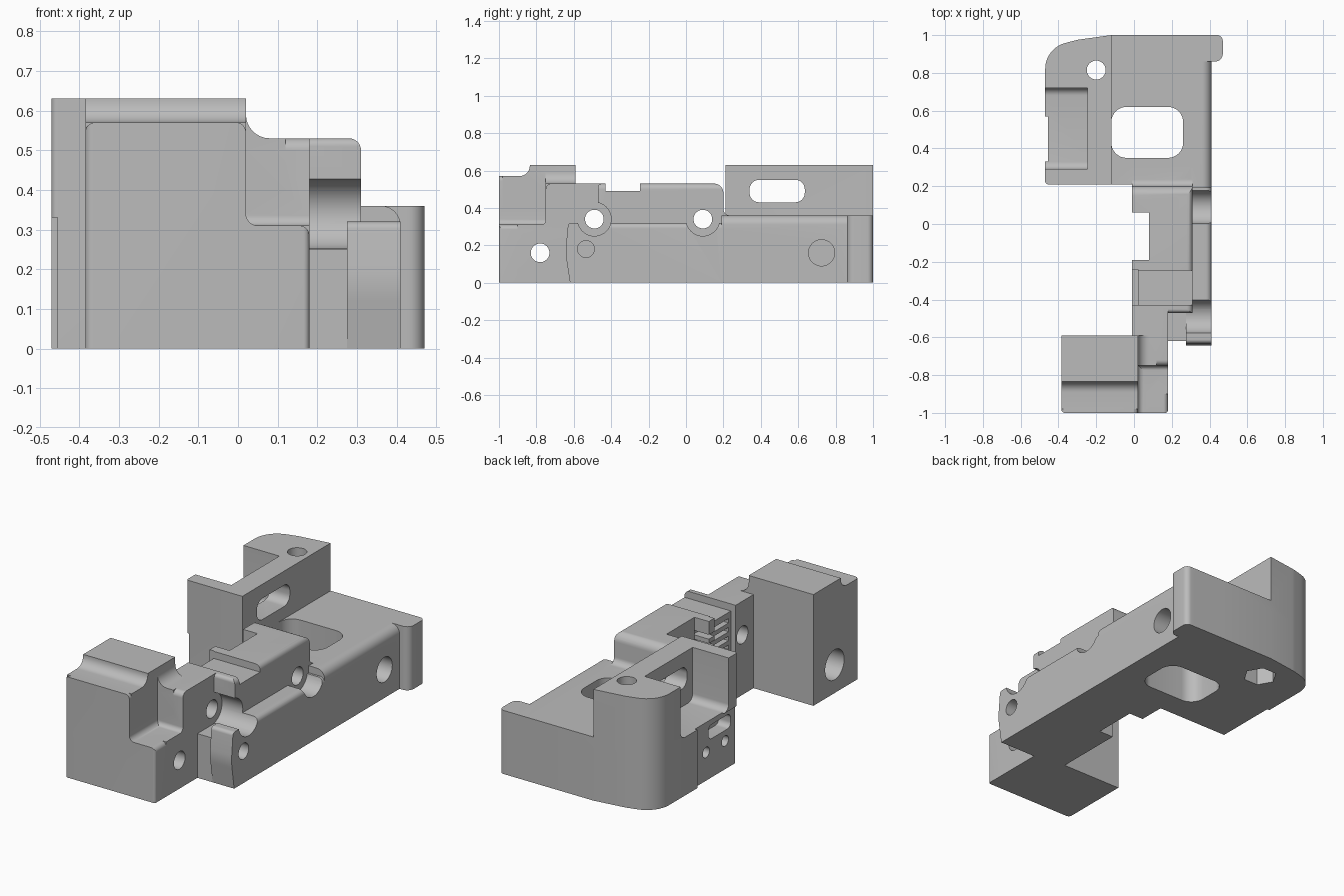
import bpy, bmesh, math
from mathutils import Vector

if "Cube" in bpy.data.objects:
    bpy.data.objects.remove(bpy.data.objects["Cube"])

grey = bpy.data.materials.new("mid_grey")
grey.use_nodes = True
grey.diffuse_color = (0.5, 0.5, 0.5, 1)
grey.node_tree.nodes["Principled BSDF"].inputs["Base Color"].default_value = (0.5, 0.5, 0.5, 1)


def rounded(points, steps=8):
    """Polygon outline; a third value on a point rounds that corner."""
    out = []
    for i, p in enumerate(points):
        c = Vector(p[:2])
        if len(p) < 3:
            out.append(c)
            continue
        u = (Vector(points[i - 1][:2]) - c).normalized()
        v = (Vector(points[(i + 1) % len(points)][:2]) - c).normalized()
        half = u.angle(v) / 2
        centre = c + (u + v).normalized() * p[2] / math.sin(half)
        a = c + u * p[2] / math.tan(half) - centre
        b = c + v * p[2] / math.tan(half) - centre
        sweep = math.pi - 2 * half
        for k in range(steps + 1):
            t = k / steps
            out.append(centre + (a * math.sin((1 - t) * sweep) + b * math.sin(t * sweep)) / math.sin(sweep))
    return out


def prism(name, axis, points, lo, hi):
    """Extrude an outline along an axis: x takes (y, z), y takes (x, z), z takes (x, y)."""
    place = {"x": lambda p, d: (d, p[0], p[1]),
             "y": lambda p, d: (p[0], d, p[1]),
             "z": lambda p, d: (p[0], p[1], d)}[axis]
    bm = bmesh.new()
    face = bm.faces.new([bm.verts.new(place(p, lo)) for p in rounded(points)])
    top = bmesh.ops.extrude_face_region(bm, geom=[face])["geom"]
    shift = Vector(place((0, 0), hi - lo))
    bmesh.ops.translate(bm, vec=shift, verts=[g for g in top if isinstance(g, bmesh.types.BMVert)])
    bmesh.ops.recalc_face_normals(bm, faces=bm.faces)
    mesh = bpy.data.meshes.new(name)
    bm.to_mesh(mesh)
    bm.free()
    mesh.materials.append(grey)
    ob = bpy.data.objects.new(name, mesh)
    bpy.context.collection.objects.link(ob)
    return ob


def rect(a0, b0, a1, b1, r=None):
    e = () if r is None else (r,)
    return [(a0, b0, *e), (a1, b0, *e), (a1, b1, *e), (a0, b1, *e)]


def disc(a, b, r, sides=40):
    return [(a + r * math.cos(math.tau * k / sides), b + r * math.sin(math.tau * k / sides))
            for k in range(sides)]


def combine(body, tool, operation):
    """Apply a boolean and remove the tool object."""
    mod = body.modifiers.new("boolean", "BOOLEAN")
    mod.operation, mod.solver, mod.object = operation, "EXACT", tool
    bpy.context.view_layer.objects.active = body
    bpy.ops.object.modifier_apply(modifier=mod.name)
    bpy.data.objects.remove(tool)


# Front block with its stepped top
body = prism("mounting_bracket", "y", [(-.385, 0), (.18, 0), (.18, .31, .025), (.02, .31, .03),
                                       (.02, .57, .025), (-.385, .57, .025)], -1, -.59)
corner_round = prism("block_corners", "z", [(-.385, -1, .02), (.18, -1, .015), (.18, -.5), (-.385, -.5)], -.1, .7)
combine(body, corner_round, "INTERSECT")
parts = [
    prism("block_top", "x", [(-.98, .4), (-.59, .4), (-.59, .63), (-.835, .63),
                             (-.835, .57, .055), (-.98, .57)], -.385, .02),
    # Neck between the block and the bar
    prism("neck", "x", [(-.9, 0), (-.42, 0), (-.42, .53), (-.75, .53, .03),
                        (-.75, .31, .025), (-.9, .31)], .01, .18),
    prism("neck_inner", "x", rect(-.6, 0, -.42, .53), -.01, .1),
    prism("neck_fillet", "y", [(0, .4), (.12, .4), (.12, .53), (.02, .53, .06), (.02, .63), (0, .63)], -.75, -.59),
]
# Central bar, rounded along the side and at the rear
bar = prism("bar", "x", [(-.47, 0), (.3, 0), (.3, .36), (.2, .36, .035), (.2, .53, .05), (-.47, .53, .02)], -.01, .31)
combine(bar, prism("bar_side", "y", [(-.1, -.1), (.31, -.1), (.31, .53, .03), (-.1, .53)], -.6, .4), "INTERSECT")

# Rear plate and raised wall share the swept rear corner
sweep = [(-.12, 1), (-.3, .975, .2), (-.47, .93, .14), (-.47, .21, .015)]
parts += [
    bar,
    prism("rear_plate", "z", sweep + [(0, .21), (0, .2), (.3, .2), (.3, 1)], 0, .36),
    prism("rear_wall", "z", sweep + [(-.12, .21)], .3, .63),
    prism("rear_side", "y", [(.2, 0), (.41, 0), (.41, .36, .05), (.2, .36)], .19, 1),
    prism("rear_lug", "z", [(.35, .86), (.47, .86, .04), (.47, 1, .03), (.35, 1)], 0, .36),
    # Side ledge and the front tab
    prism("side_ledge", "y", [(.1, 0), (.41, 0), (.41, .32, .03), (.1, .32)], -.47, .2),
    prism("ledge_foot", "x", rect(-.62, 0, -.4, .25), .1, .28),
    prism("ledge_end", "x", rect(-.6, 0, -.45, .32), .275, .41),
    prism("front_tab", "x", [(-.62, 0), (-.5, 0), (-.5, .32), (-.63, .32, .02), (-.645, .16, .3)], .275, .41),
]
for part in parts:
    combine(body, part, "UNION")

# Openings: notches, pockets and windows
cuts = [
    prism("bar_notch", "z", rect(-.1, -.19, .08, .06), -.1, .7),
    prism("belt_slot", "x", rect(-.43, .49, -.245, .7), -.1, .5),
    prism("belt_side", "z", rect(-.1, -.43, .02, -.24), .24, .7),
    prism("plate_window", "z", rect(-.12, .35, .26, .62, .08), -.1, .5),
    prism("wall_window", "x", rect(.34, .43, .635, .55, .05), -.3, 0),
    prism("wall_pocket", "x", [(.29, .33, .04), (.72, .33, .04), (.72, .8), (.29, .8)], -.6, -.245),
    prism("side_recess", "x", rect(.1, -.1, .57, .33), -.6, -.455),
    prism("side_slot", "x", rect(.25, .22, .45, .3, .03), -.6, -.38),
]
cuts += [prism("belt_groove", "x", rect(-.41, z, -.19, z + .025), -.1, .09) for z in (.28, .33, .38, .43)]

# Round holes along x: y, z, radius, start, end
for y, z, r, lo, hi in [(-.49, .34, .05, -.1, .6), (.09, .34, .05, -.1, .6),
                        (-.49, .34, .09, .18, .6), (.09, .34, .09, .31, .6),
                        (-.78, .16, .05, -.6, .3), (-.78, .16, .085, -.6, -.2),
                        (-.535, .18, .045, .3, .6), (.725, .16, .07, .2, .6),
                        (.47, .16, .03, -.6, -.35), (.3, .16, .03, -.6, -.35)]:
    cuts.append(prism("side_hole", "x", disc(y, z, r), lo, hi))

# Vertical screw hole with a nut seat underneath
cuts.append(prism("screw_hole", "z", disc(-.2, .815, .05), -.1, .8))
cuts.append(prism("nut_seat", "z", disc(-.2, .815, .09, 6), -.1, .15))
for cut in cuts:
    combine(body, cut, "DIFFERENCE")

bpy.ops.object.select_all(action="DESELECT")
body.select_set(True)
bpy.context.view_layer.objects.active = body
bpy.ops.object.shade_smooth_by_angle(angle=math.radians(30))
